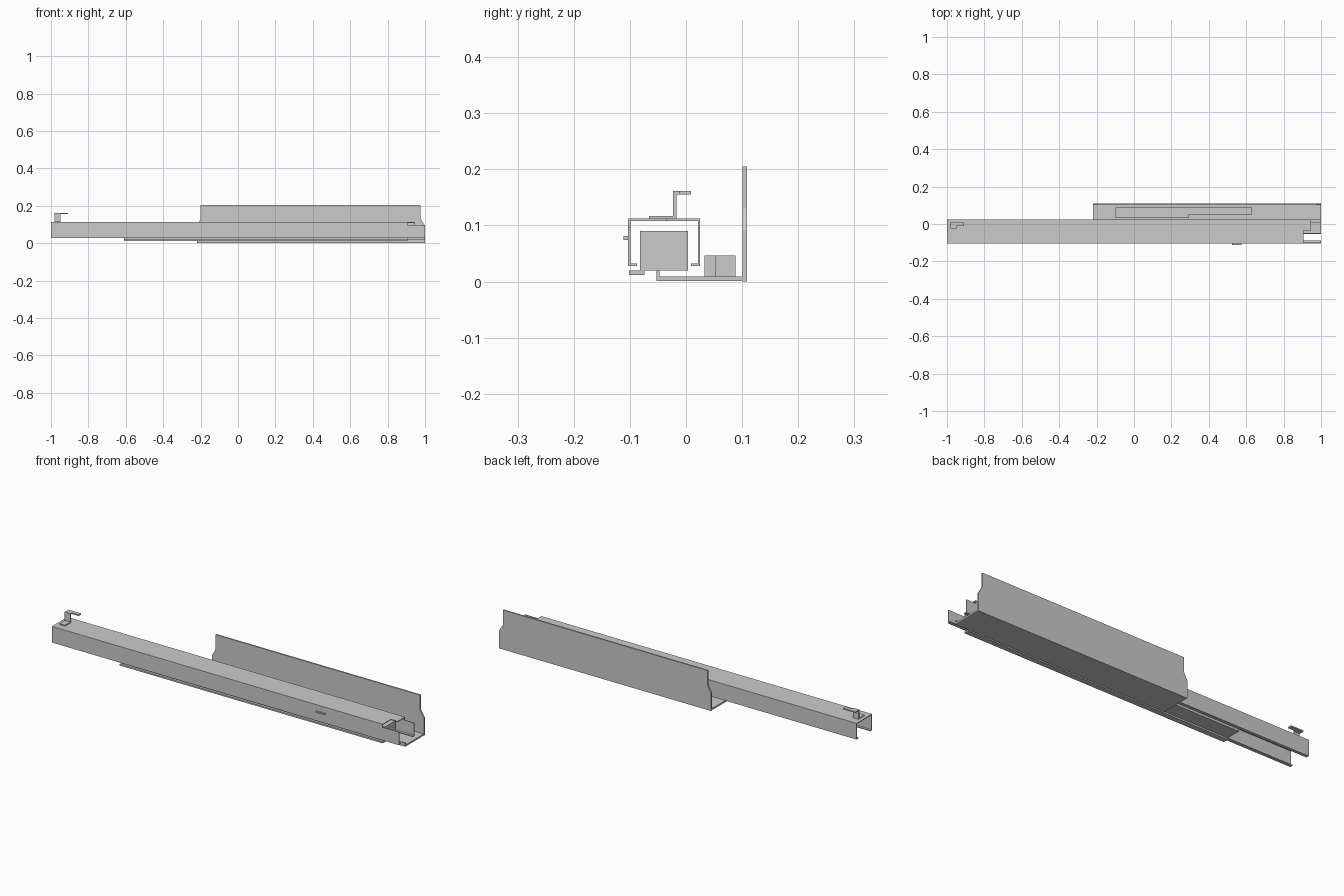
import bpy, bmesh
from mathutils import Vector

if "Cube" in bpy.data.objects:
    bpy.data.objects.remove(bpy.data.objects["Cube"])


def prism(name, pts, lo, hi, axis="x"):
    """Extrude a closed profile: (y, z) along x, (x, z) along y, (x, y) along z."""
    place = {"x": lambda a, b, t: (t, a, b),
             "y": lambda a, b, t: (a, t, b),
             "z": lambda a, b, t: (a, b, t)}[axis]
    bm = bmesh.new()
    face = bm.faces.new([bm.verts.new(place(a, b, lo)) for a, b in pts])
    ext = bmesh.ops.extrude_face_region(bm, geom=[face])
    moved = [v for v in ext["geom"] if isinstance(v, bmesh.types.BMVert)]
    bmesh.ops.translate(bm, verts=moved, vec=Vector(place(0, 0, hi - lo)))
    bmesh.ops.recalc_face_normals(bm, faces=bm.faces)
    mesh = bpy.data.meshes.new(name)
    bm.to_mesh(mesh)
    bm.free()
    obj = bpy.data.objects.new(name, mesh)
    bpy.context.collection.objects.link(obj)
    return obj


def box(name, x, y, z):
    return prism(name, [(y[0], z[0]), (y[1], z[0]), (y[1], z[1]), (y[0], z[1])], *x)


def cut(obj, cutter):
    cutter.hide_render = True
    cutter.hide_viewport = True
    mod = obj.modifiers.new("notch", "BOOLEAN")
    mod.operation = "DIFFERENCE"
    mod.solver = "EXACT"
    mod.object = cutter


# Outer rail: C channel open at the bottom with inward lips
c, hw, t, lip = -0.039, 0.064, 0.004, 0.016
half = [(hw - lip, 0.028), (hw, 0.028), (hw, 0.112)]
inner = [(hw - t, 0.108), (hw - t, 0.028 + t), (hw - lip, 0.028 + t)]
right = half + [(-a, b) for a, b in reversed(half)]
inside = [(-a, b) for a, b in reversed(inner)] + inner
rail = prism("outer_rail", [(c + a, b) for a, b in right + inside], -1, 1)

# Notches in the top of the rail at its right end
cut(rail, box("notch_cutter_front", (0.905, 1.1), (-0.2, -0.035), (0.096, 0.2)))
cut(rail, box("notch_cutter_end", (0.945, 1.1), (-0.05, 0.08), (0.096, 0.2)))

# Inner slide with a flange under the front lip
prism("inner_slide", [(-0.102, 0.012), (-0.074, 0.012), (-0.074, 0.02), (0.004, 0.02),
                      (0.004, 0.09), (-0.082, 0.09), (-0.082, 0.02), (-0.102, 0.02)],
      -0.61, 0.905)

# Bottom tray with a small upturned edge carrying the slide
prism("tray_base", [(-0.053, 0.001), (0.101, 0.001), (0.101, 0.009), (-0.047, 0.009),
                    (-0.047, 0.02), (-0.053, 0.02)], -0.22, 1)

# Tall back panel, narrowing above sloped shoulders
prism("back_panel", [(-0.22, 0), (1, 0), (1, 0.092), (0.977, 0.13), (0.977, 0.205),
                     (-0.2, 0.205), (-0.2, 0.13), (-0.22, 0.092)], 0.101, 0.109, "y")

# Stepped block lying in the tray
block = prism("tray_block", [(-0.1, 0.033), (0.295, 0.033), (0.295, 0.052), (0.63, 0.052),
                             (0.63, 0.088), (-0.1, 0.088)], 0.009, 0.046, "z")
dark = bpy.data.materials.new("dark_grey")
dark.diffuse_color = (0.53, 0.53, 0.53, 1)
dark.use_nodes = True
dark.node_tree.nodes["Principled BSDF"].inputs["Base Color"].default_value = dark.diffuse_color
block.data.materials.append(dark)

# Z-shaped bracket on the left end with a longer finger on top
prism("end_bracket", [(-0.066, 0.112), (-0.017, 0.112), (-0.017, 0.155), (0.009, 0.155),
                      (0.009, 0.161), (-0.023, 0.161), (-0.023, 0.117), (-0.066, 0.117)],
      -0.982, -0.95)
box("bracket_finger", (-0.95, -0.91), (-0.012, 0.009), (0.155, 0.161))

# Small stop on the front wall
box("front_stop", (0.525, 0.575), (-0.111, -0.103), (0.074, 0.081))
